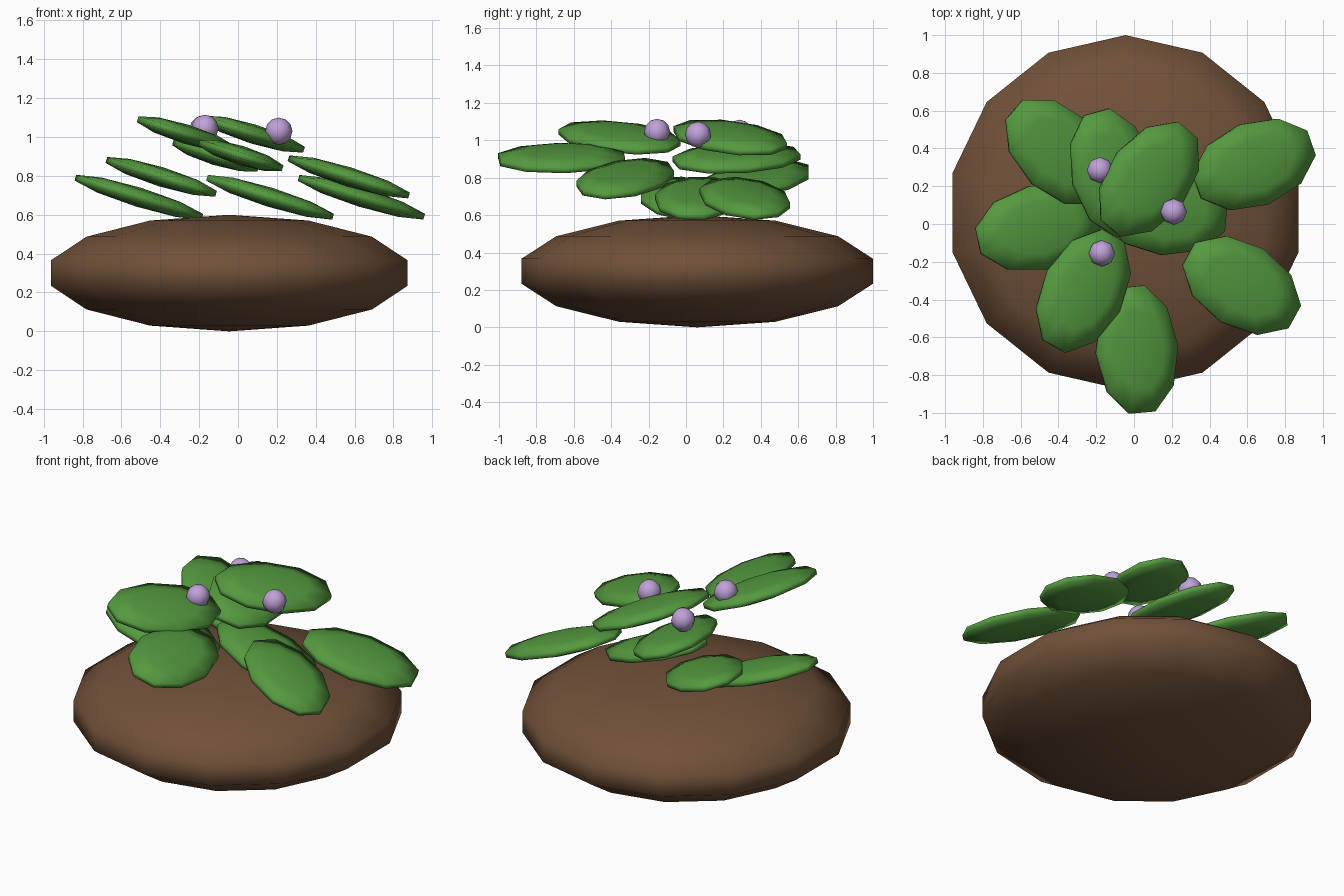
import bpy
from math import radians
from mathutils import Matrix, Vector

if "Cube" in bpy.data.objects:
    bpy.data.objects.remove(bpy.data.objects["Cube"], do_unlink=True)


def material(name, rgb):
    mat = bpy.data.materials.new(name)
    mat.use_nodes = True
    mat.diffuse_color = (*rgb, 1)
    bsdf = mat.node_tree.nodes["Principled BSDF"]
    bsdf.inputs["Base Color"].default_value = (*rgb, 1)
    return mat


soil_brown = material("soil brown", (0.165, 0.082, 0.041))
leaf_green = material("leaf green", (0.09, 0.32, 0.05))
bud_lilac = material("bud lilac", (0.53, 0.36, 0.69))


def ellipsoid(name, mat, centre, size, segments, rings, spin=0, tilt=0):
    """Low-poly sphere, scaled, spun about z, then tilted down towards +x."""
    bpy.ops.mesh.primitive_uv_sphere_add(segments=segments, ring_count=rings, radius=1)
    obj = bpy.context.object
    obj.name = name
    obj.data.transform(Matrix.Diagonal(Vector((*size, 1))))
    obj.matrix_world = (Matrix.Translation(centre)
                        @ Matrix.Rotation(tilt, 4, "Y")
                        @ Matrix.Rotation(radians(spin), 4, "Z"))
    obj.data.materials.append(mat)
    bpy.ops.object.shade_smooth()
    return obj


# Flattened mound of earth
ellipsoid("mound", soil_brown, (-0.045, 0.06, 0.30), (0.964, 0.964, 0.30), 14, 7)

# Leaves in rising layers: x, y, z, spin in degrees
leaves = [
    (-0.51, -0.02, 0.69, 12),
    (0.635, 0.315, 0.69, 20),
    (0.165, 0.06, 0.69, -5),
    (-0.395, 0.38, 0.795, -42),
    (0.57, -0.325, 0.795, -30),
    (-0.115, 0.27, 0.905, 105),
    (0.015, -0.665, 0.905, 95),
    (0.08, 0.237, 1.015, 51),
    (-0.268, -0.355, 1.015, 61),
]
for i, (x, y, z, spin) in enumerate(leaves, 1):
    ellipsoid(f"leaf_{i}", leaf_green, (x, y, z), (0.37, 0.237, 0.05), 10, 5, spin, 0.3)

# Small round buds resting on the top leaves
buds = [(0.21, 0.065, 1.03), (-0.18, 0.285, 1.04), (-0.17, -0.155, 1.045)]
for i, centre in enumerate(buds, 1):
    ellipsoid(f"bud_{i}", bud_lilac, centre, (0.07, 0.07, 0.07), 8, 6)
